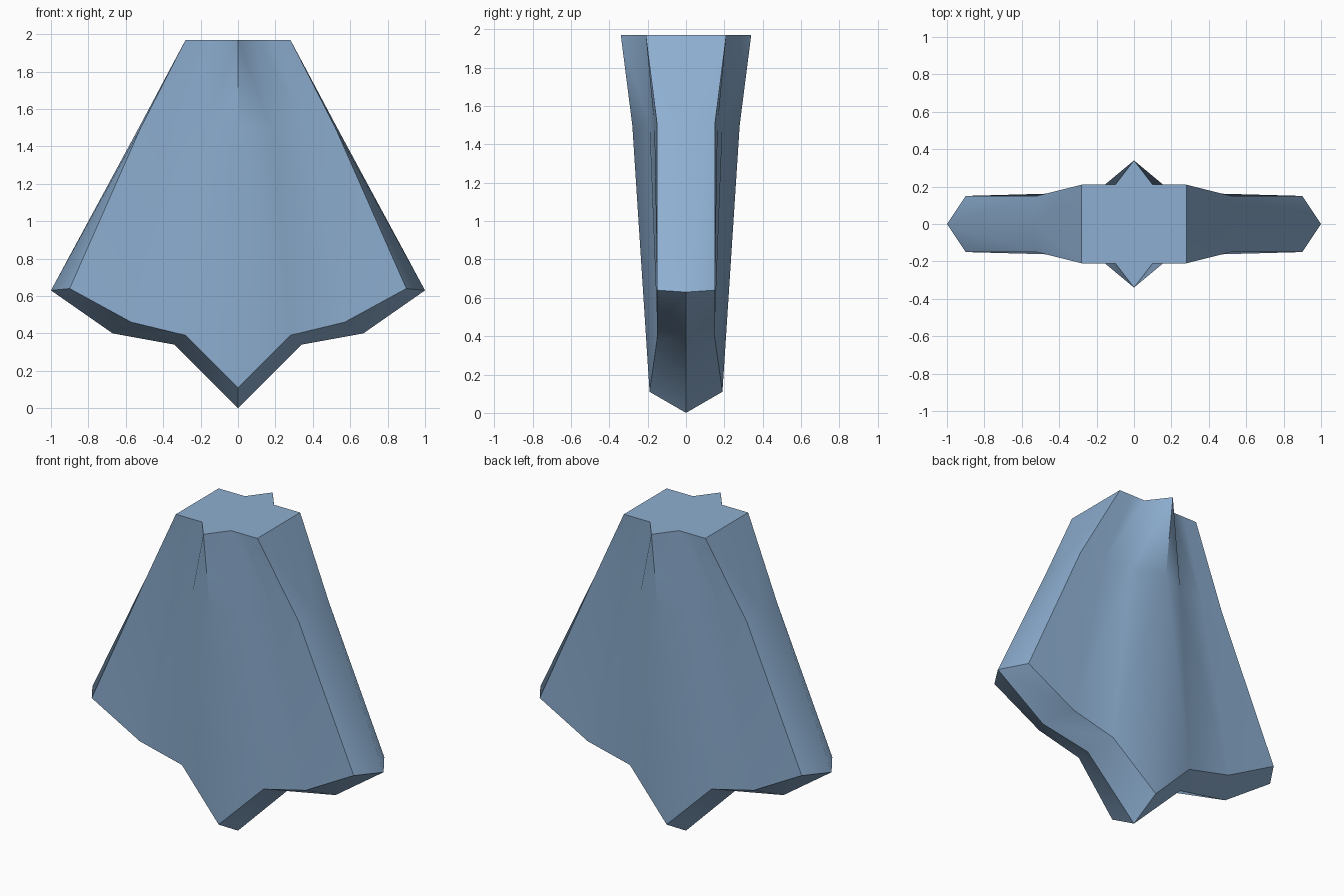
import bpy, bmesh, math

if "Cube" in bpy.data.objects:
    bpy.data.objects.remove(bpy.data.objects["Cube"])

# One quarter (x >= 0, y <= 0), each section listed from centre ridge to outer side
top = [(0, -.34, 1.97), (.1, -.21, 1.97), (.19, -.21, 1.97), (.28, -.21, 1.97), (.28, 0, 1.97)]
mid = [(0, -.28, 1.5), (.18, -.19, 1.5), (.36, -.165, 1.5), (.52, -.15, 1.5), (.53, 0, 1.5)]
rim = [(0, -.19, .11), (.28, -.15, .39), (.57, -.15, .46), (.9, -.15, .64), (1, 0, .63)]
keel = [(0, 0, 0), (.34, 0, .34), (.67, 0, .40), (1, 0, .63)]
cap = [(x, 0, z) for x, y, z in top[:4]]

bm = bmesh.new()


def bridge(a, b):
    """Join two rows of points with quads."""
    for i in range(min(len(a), len(b)) - 1):
        bm.faces.new([bm.verts.new(p) for p in (a[i], b[i], b[i + 1], a[i + 1])])


bridge(cap, top[:4])      # flat top
bridge(top, mid)          # neck
bridge(mid, rim)          # flared skirt
bridge(rim[:4], keel)     # bevelled lower edge
bmesh.ops.remove_doubles(bm, verts=bm.verts, dist=1e-4)

# Mirror to the other three quarters
for axis in ('X', 'Y'):
    bmesh.ops.mirror(bm, geom=bm.verts[:] + bm.edges[:] + bm.faces[:],
                     axis=axis, merge_dist=1e-4)
bmesh.ops.remove_doubles(bm, verts=bm.verts, dist=1e-4)
bmesh.ops.recalc_face_normals(bm, faces=bm.faces)

me = bpy.data.meshes.new("flared_fin")
bm.to_mesh(me)
bm.free()
fin = bpy.data.objects.new("flared_fin", me)
bpy.context.collection.objects.link(fin)

# Single blue colour
blue = bpy.data.materials.new("soft_blue")
blue.diffuse_color = (.27, .43, .64, 1)
blue.use_nodes = True
blue.node_tree.nodes["Principled BSDF"].inputs["Base Color"].default_value = blue.diffuse_color
me.materials.append(blue)

# Soft facets, sharp ridges
bpy.context.view_layer.objects.active = fin
fin.select_set(True)
bpy.ops.object.shade_smooth_by_angle(angle=math.radians(35))
